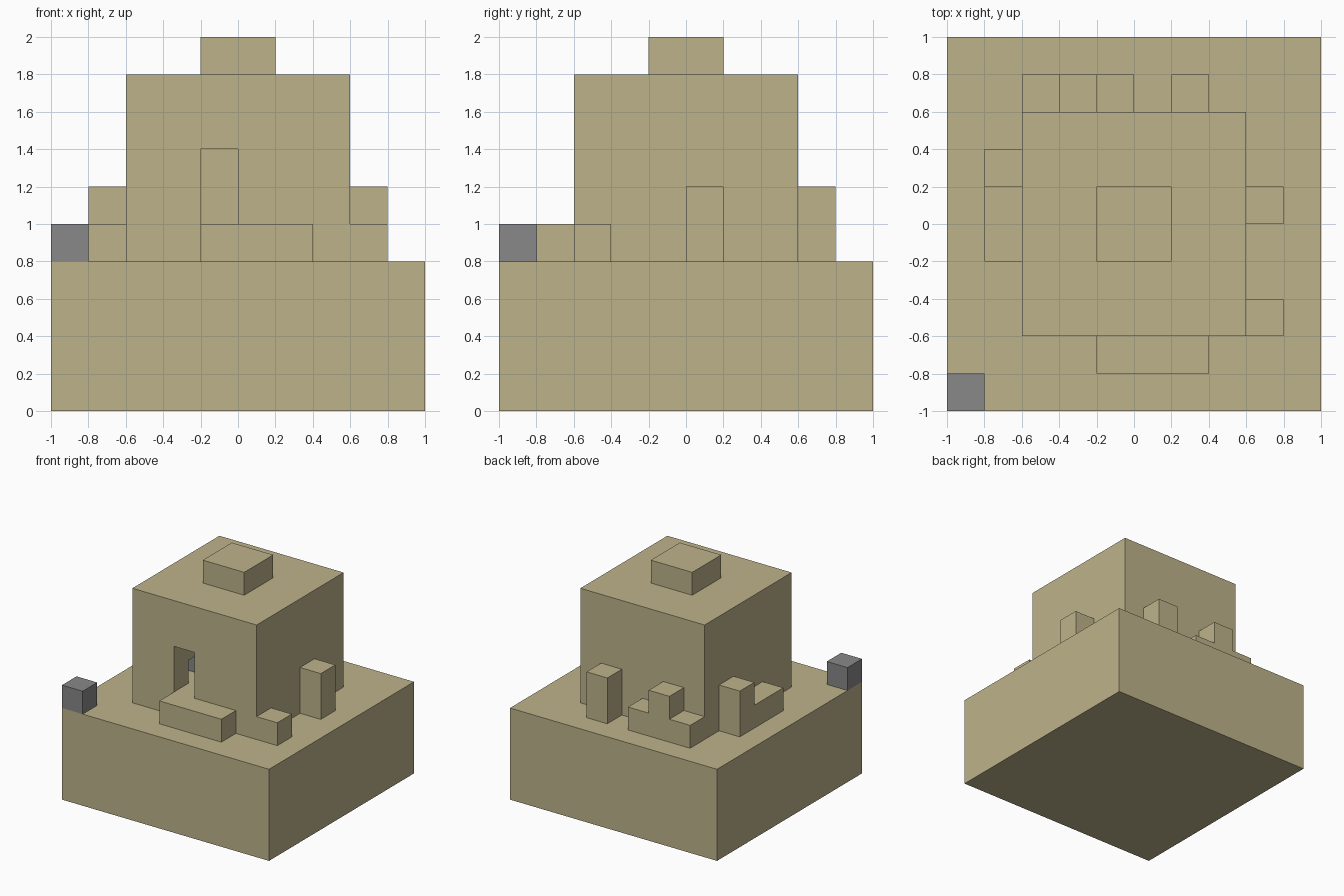
import bpy
from mathutils import Vector

cube = bpy.data.objects.get("Cube")
if cube:
    bpy.data.objects.remove(cube, do_unlink=True)


def material(name, rgb):
    mat = bpy.data.materials.new(name)
    mat.use_nodes = True
    mat.diffuse_color = (*rgb, 1)
    mat.node_tree.nodes["Principled BSDF"].inputs["Base Color"].default_value = (*rgb, 1)
    return mat


SAND = material("sandstone", (0.51, 0.45, 0.255))
GREY = material("grey_stone", (0.246, 0.246, 0.246))


def box(name, low, high, mat=SAND):
    """Axis-aligned block between two opposite corners."""
    low, high = Vector(low), Vector(high)
    bpy.ops.mesh.primitive_cube_add(size=1, location=(low + high) / 2)
    obj = bpy.context.object
    obj.name = name
    for v in obj.data.vertices:
        v.co *= high - low
    obj.data.materials.append(mat)
    return obj


def carve(target, low, high):
    """Cut a box-shaped hollow and discard the cutter."""
    cutter = box("cutter", low, high)
    cutter.hide_render = True
    mod = target.modifiers.new("hollow", 'BOOLEAN')
    mod.operation = 'DIFFERENCE'
    mod.solver = 'EXACT'
    mod.object = cutter
    bpy.context.view_layer.objects.active = target
    bpy.ops.object.modifier_apply(modifier=mod.name)
    bpy.data.objects.remove(cutter, do_unlink=True)


G = 0.8  # ground level
STEP = G + 0.2
POST = G + 0.4

# Ground block, house and roof cap
box("ground", (-1, -1, 0), (1, 1, G))
house = box("house", (-0.6, -0.6, G), (0.6, 0.6, 1.8))
box("roof_cap", (-0.2, -0.2, 1.8), (0.2, 0.2, 2))

# Doorway with a low side alcove
carve(house, (-0.2, -0.7, STEP), (0, 0, 1.4))
carve(house, (-0.4, -0.4, STEP), (-0.1, 0, POST))

# Grey blocks: one in the alcove, one on the ground corner
box("alcove_block", (-0.4, -0.2, STEP), (-0.2, 0, POST), GREY)
box("corner_block", (-1, -1, G), (-0.8, -0.8, STEP), GREY)

# Front step and low walls
box("front_step", (-0.2, -0.8, G), (0.4, -0.6, STEP))
box("left_low_block", (0.6, -0.6, G), (0.8, -0.4, STEP))
box("right_low_wall", (-0.8, -0.2, G), (-0.6, 0.2, STEP))
box("back_low_wall", (-0.6, 0.6, G), (0, 0.8, STEP))

# Taller posts around the house
box("left_post", (0.6, 0, G), (0.8, 0.2, POST))
box("right_post", (-0.8, 0.2, G), (-0.6, 0.4, POST))
box("back_post", (0.2, 0.6, G), (0.4, 0.8, POST))
box("back_wall_merlon", (-0.4, 0.6, STEP), (-0.2, 0.8, POST))
